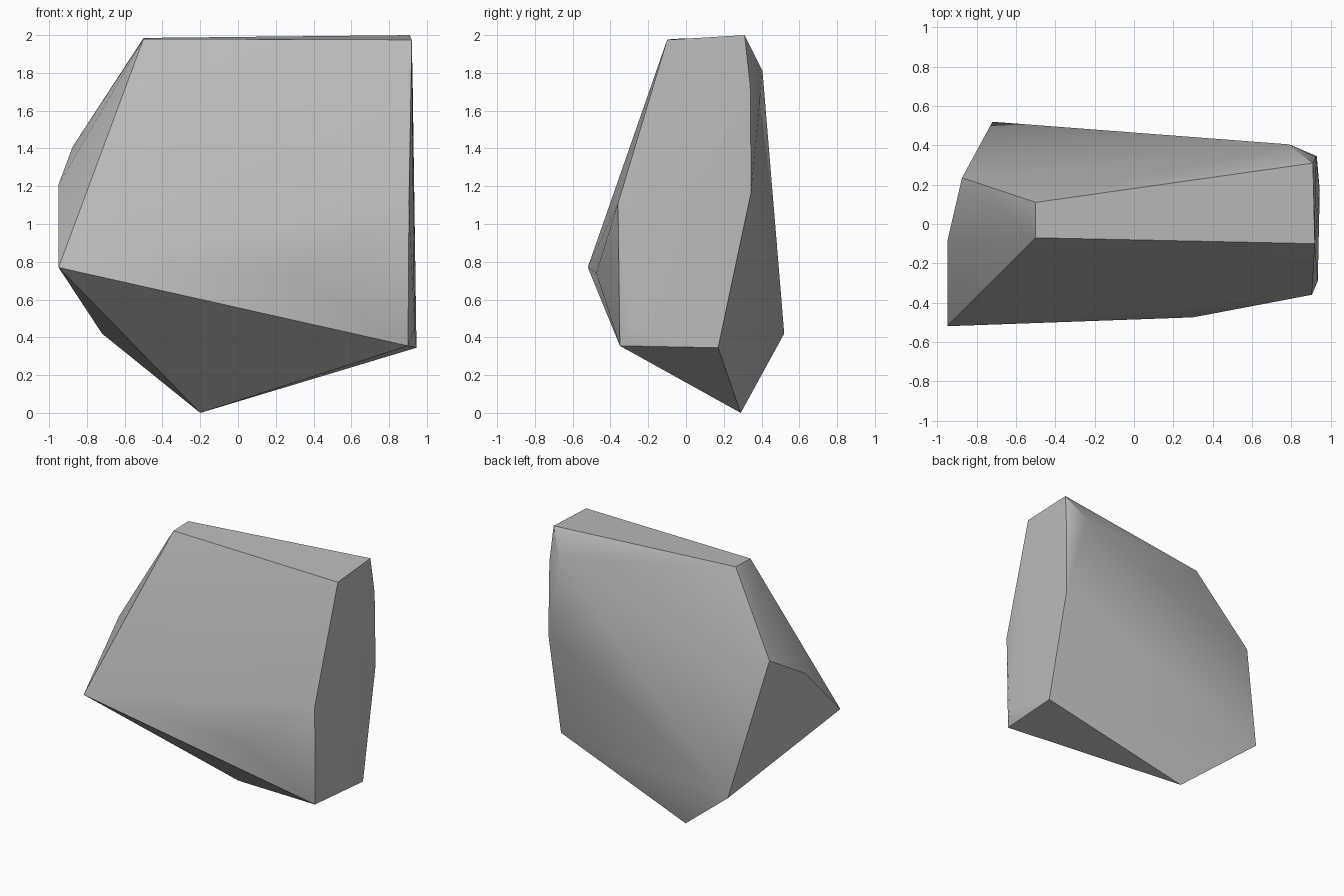
import bpy
import bmesh
import math

cube = bpy.data.objects.get("Cube")
if cube:
    bpy.data.objects.remove(cube, do_unlink=True)

# Stone colour
stone = bpy.data.materials.new("stone grey")
stone.use_nodes = True
grey = (0.5, 0.5, 0.5, 1)
stone.diffuse_color = grey
stone.node_tree.nodes["Principled BSDF"].inputs["Base Color"].default_value = grey

# Corners of the chiselled rock, grouped by region
top = [(-0.5, -0.07, 1.98), (0.92, -0.10, 1.975), (0.91, 0.31, 2.0), (-0.5, 0.11, 1.985)]
front = [(-0.95, -0.52, 0.77), (0.3, -0.475, 0.74), (0.905, -0.36, 1.11), (0.9, -0.35, 0.355)]
right_end = [(0.945, 0.17, 0.345), (0.935, -0.29, 0.45), (0.93, 0.345, 1.17), (0.925, 0.34, 1.73)]
back = [(0.79, 0.405, 1.81), (-0.72, 0.52, 0.42)]
left_end = [(-0.875, 0.235, 1.41), (-0.95, -0.09, 1.21)]
base = [(-0.2, 0.29, 0)]

# Wrap the corners in a convex shell and merge nearly flat facets
bm = bmesh.new()
for corner in top + front + right_end + back + left_end + base:
    bm.verts.new(corner)
bmesh.ops.convex_hull(bm, input=bm.verts[:])
bmesh.ops.dissolve_limit(bm, angle_limit=math.radians(2), verts=bm.verts[:], edges=bm.edges[:])
bmesh.ops.recalc_face_normals(bm, faces=bm.faces[:])
mesh = bpy.data.meshes.new("rock")
bm.to_mesh(mesh)
bm.free()
mesh.materials.append(stone)
rock = bpy.data.objects.new("rock", mesh)
bpy.context.collection.objects.link(rock)

# Soft shallow edges, crisp steep ones
bpy.context.view_layer.objects.active = rock
rock.select_set(True)
bpy.ops.object.shade_smooth_by_angle(angle=math.radians(30))
weighted = rock.modifiers.new("face weighting", 'WEIGHTED_NORMAL')
weighted.keep_sharp = True
